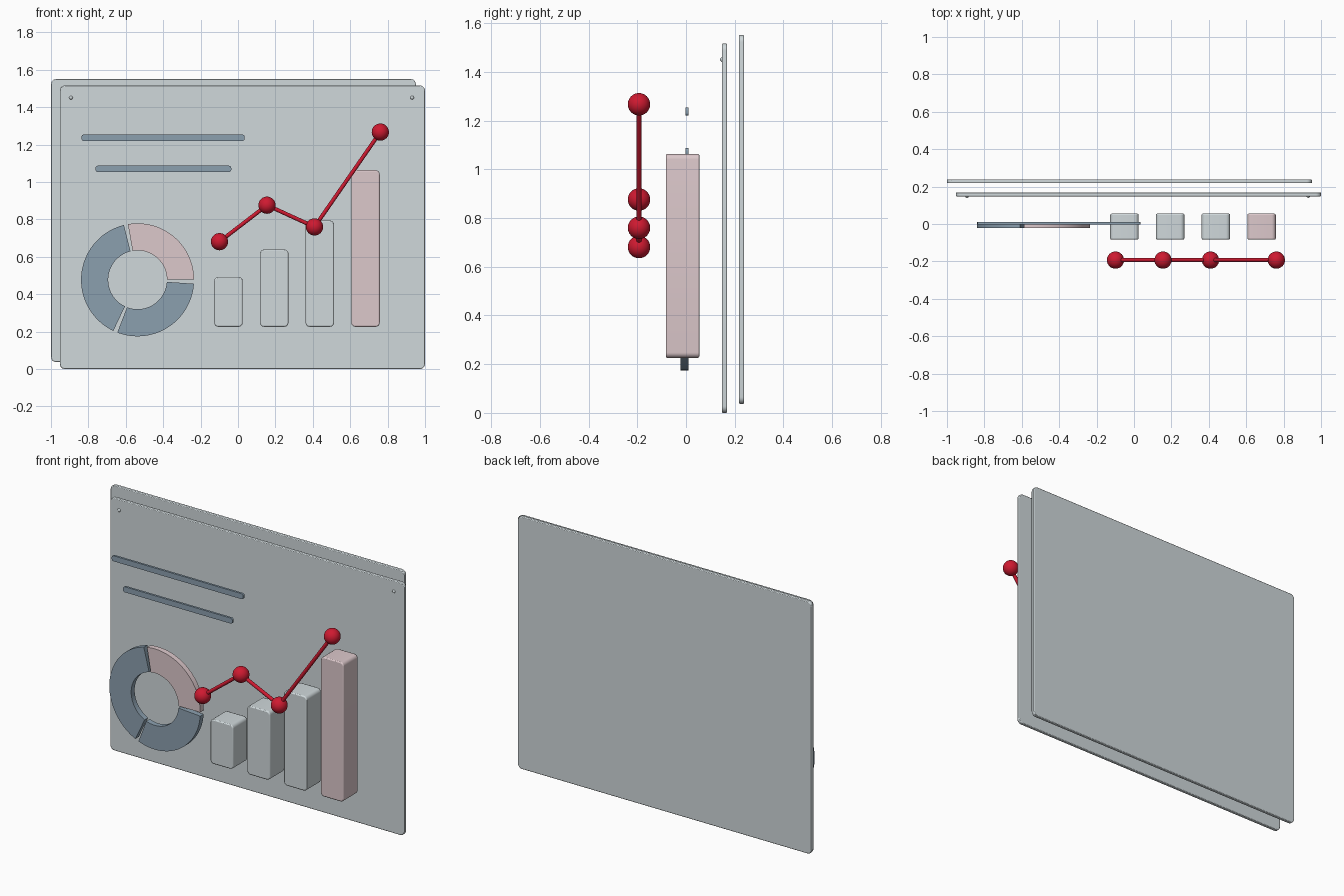
import bpy, bmesh
from math import cos, sin, pi, radians
from mathutils import Vector

if "Cube" in bpy.data.objects:
    bpy.data.objects.remove(bpy.data.objects["Cube"])


def material(name, rgb):
    m = bpy.data.materials.new(name)
    m.diffuse_color = (*rgb, 1)
    m.use_nodes = True
    m.node_tree.nodes["Principled BSDF"].inputs["Base Color"].default_value = m.diffuse_color
    return m


PALE = material("pale_grey", (0.63, 0.69, 0.71))
PINK = material("soft_pink", (0.72, 0.58, 0.60))
BLUE = material("slate_blue", (0.26, 0.35, 0.43))
RED = material("red", (0.62, 0.01, 0.03))


def add_object(name, bm, mat):
    bmesh.ops.recalc_face_normals(bm, faces=bm.faces)
    mesh = bpy.data.meshes.new(name)
    bm.to_mesh(mesh)
    bm.free()
    mesh.materials.append(mat)
    ob = bpy.data.objects.new(name, mesh)
    bpy.context.collection.objects.link(ob)
    return ob


def prism(name, outline, y0, y1, mat, bevel=0.0):
    """Extrude an x-z outline from y0 to y1, optionally easing the rims."""
    bm = bmesh.new()
    face = bm.faces.new([bm.verts.new((x, y0, z)) for x, z in outline])
    new = bmesh.ops.extrude_face_region(bm, geom=[face])["geom"]
    verts = [g for g in new if isinstance(g, bmesh.types.BMVert)]
    bmesh.ops.translate(bm, verts=verts, vec=(0, y1 - y0, 0))
    ob = add_object(name, bm, mat)
    if bevel:
        mod = ob.modifiers.new("eased_edges", "BEVEL")
        mod.width = bevel
        mod.segments = 2
        mod.limit_method = "ANGLE"
        mod.angle_limit = radians(50)
    return ob


def rounded_rect(x0, x1, z0, z1, r, n=6):
    corners = [(x1 - r, z1 - r), (x0 + r, z1 - r), (x0 + r, z0 + r), (x1 - r, z0 + r)]
    return [(cx + r * cos((k + i / n) * pi / 2), cz + r * sin((k + i / n) * pi / 2))
            for k, (cx, cz) in enumerate(corners) for i in range(n + 1)]


def ball(name, centre, r, mat, u=32, v=20):
    bm = bmesh.new()
    bmesh.ops.create_uvsphere(bm, u_segments=u, v_segments=v, radius=r)
    add_object(name, bm, mat).location = centre


def rod(name, a, b, r, mat):
    d = b - a
    bm = bmesh.new()
    bmesh.ops.create_cone(bm, cap_ends=True, segments=20, radius1=r, radius2=r, depth=d.length)
    ob = add_object(name, bm, mat)
    ob.location = (a + b) / 2
    ob.rotation_euler = d.to_track_quat("Z", "Y").to_euler()


# Two offset sheets
prism("back_panel", rounded_rect(-1.0, 0.951, 0.037, 1.551, 0.028), 0.218, 0.239, PALE, 0.004)
prism("front_panel", rounded_rect(-0.953, 1.0, 0.0, 1.516, 0.028), 0.148, 0.169, PALE, 0.004)

# Pins in the top corners of the front sheet
for i, x in enumerate((-0.893, 0.931)):
    ball(f"pin_{i + 1}", (x, 0.150, 1.451), 0.010, PALE, 16, 10)

# Heading strips
prism("heading_strip_1", rounded_rect(-0.837, 0.036, 1.220, 1.253, 0.012), -0.002, 0.011, BLUE)
prism("heading_strip_2", rounded_rect(-0.762, -0.036, 1.054, 1.087, 0.012), -0.002, 0.011, BLUE)

# Ring chart in three slices
segments = [("pink", 0.3, 99.8, PINK), ("left", 104.0, 244.6, BLUE), ("lower", 249.0, 356.0, BLUE)]
for label, start, end, mat in segments:
    n = 40
    angles = [radians(start + (end - start) * i / n) for i in range(n + 1)]
    outline = [(-0.537 + r * cos(a), 0.477 + r * sin(a))
               for r, arc in ((0.302, angles), (0.157, angles[::-1])) for a in arc]
    prism(f"ring_slice_{label}", outline, -0.022, 0.011, mat)

# Bar chart
for i, top in enumerate((0.493, 0.639, 0.794, 1.063)):
    x = -0.051 + 0.2443 * i
    prism(f"bar_{i + 1}", rounded_rect(x - 0.076, x + 0.076, 0.226, top, 0.022),
          -0.083, 0.055, PINK if i == 3 else PALE, 0.006)

# Trend line with round markers
points = [Vector((x, -0.193, z)) for x, z in
          ((-0.099, 0.681), (0.155, 0.876), (0.409, 0.760), (0.761, 1.267))]
for i, p in enumerate(points):
    ball(f"trend_marker_{i + 1}", p, 0.046, RED)
for i, (a, b) in enumerate(zip(points, points[1:])):
    rod(f"trend_rod_{i + 1}", a, b, 0.0105, RED)

# Smooth shading with crisp edges
bpy.ops.object.select_all(action="SELECT")
bpy.context.view_layer.objects.active = bpy.context.selected_objects[0]
bpy.ops.object.shade_smooth_by_angle(angle=radians(35))
